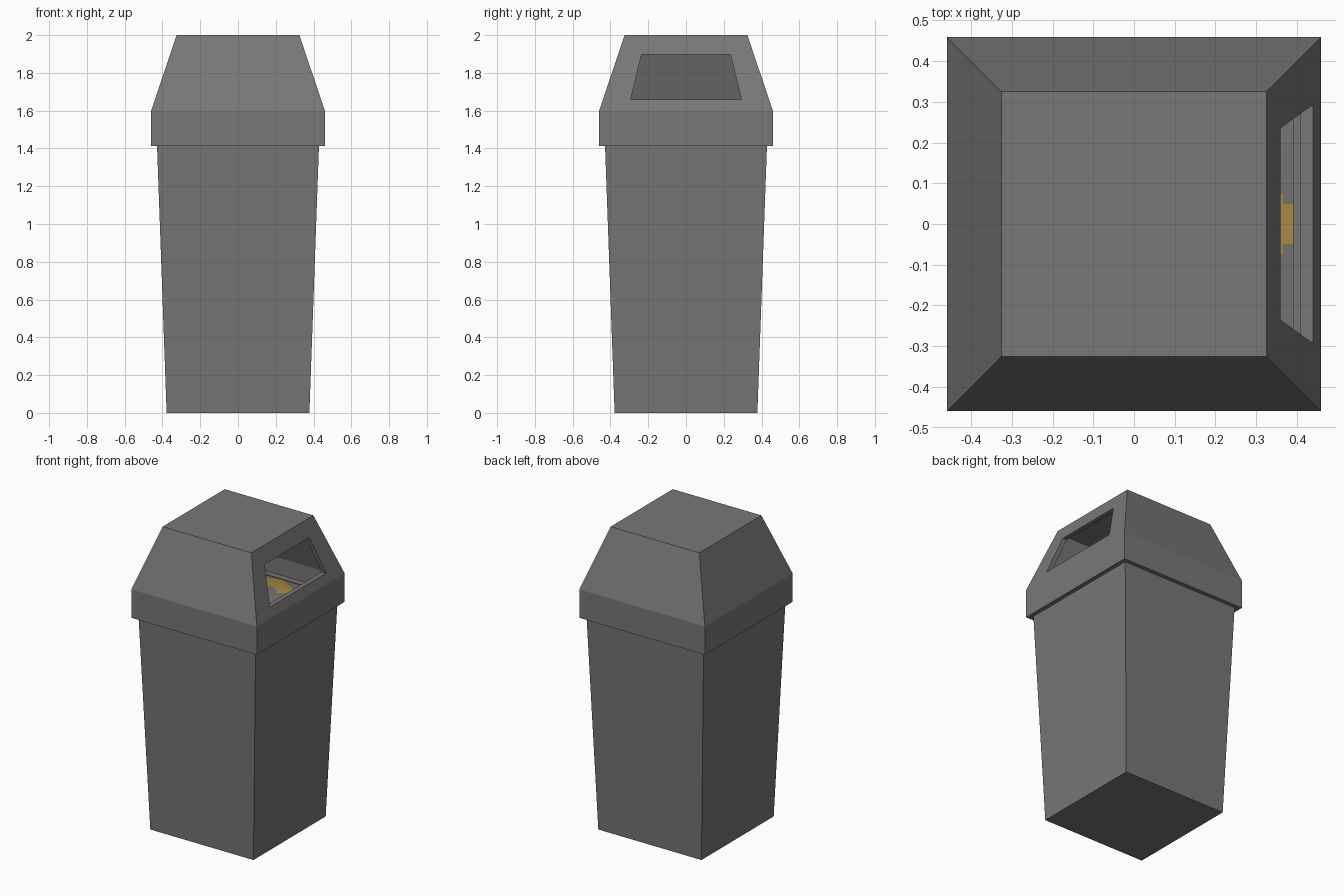
import bpy, bmesh, math

if "Cube" in bpy.data.objects:
    bpy.data.objects.remove(bpy.data.objects["Cube"])


def material(name, rgb):
    m = bpy.data.materials.new(name)
    m.diffuse_color = (*rgb, 1)
    m.use_nodes = True
    m.node_tree.nodes["Principled BSDF"].inputs["Base Color"].default_value = m.diffuse_color
    return m


lid_grey = material("lid grey", (0.192, 0.188, 0.18))
body_grey = material("body grey", (0.188, 0.18, 0.183))
litter_grey = material("litter grey", (0.19, 0.19, 0.195))
litter_yellow = material("litter yellow", (0.47, 0.30, 0.07))


def add_object(name, bm, *mats):
    bmesh.ops.recalc_face_normals(bm, faces=bm.faces)
    mesh = bpy.data.meshes.new(name)
    bm.to_mesh(mesh)
    bm.free()
    for m in mats:
        mesh.materials.append(m)
    ob = bpy.data.objects.new(name, mesh)
    bpy.context.collection.objects.link(ob)
    return ob


def loft(name, rings, mat):
    """Join rings of points with side faces and cap both ends."""
    bm = bmesh.new()
    loops = [[bm.verts.new(p) for p in ring] for ring in rings]
    for a, b in zip(loops, loops[1:]):
        for i in range(len(a)):
            j = (i + 1) % len(a)
            bm.faces.new((a[i], a[j], b[j], b[i]))
    bm.faces.new(loops[0])
    bm.faces.new(loops[-1])
    return add_object(name, bm, mat)


def squares(profile):
    return [[(sx * r, sy * r, z) for sx, sy in ((-1, -1), (1, -1), (1, 1), (-1, 1))]
            for r, z in profile]


# Tapered hollow bin body: up the outside, down the inside
loft("bin_body", squares([(0.378, 0), (0.431, 1.48), (0.391, 1.48), (0.345, 0.04)]), body_grey)

# Hollow lid: inner ceiling, down the inside, up the outside to the flat top
lid = loft("lid", squares([(0.305, 1.97), (0.433, 1.59), (0.433, 1.412),
                           (0.46, 1.412), (0.46, 1.6), (0.325, 2.0)]), lid_grey)

# Trapezoid opening cut through the right side of the lid
opening = [(-0.293, 1.66), (0.293, 1.66), (0.235, 1.898), (-0.235, 1.898)]
cutter = loft("opening_cutter", [[(x, y, z) for y, z in opening] for x in (0.25, 0.6)], lid_grey)
cutter.hide_render = True
cutter.hide_viewport = True
cut = lid.modifiers.new("opening", "BOOLEAN")
cut.operation = "DIFFERENCE"
cut.solver = "EXACT"
cut.object = cutter

# Gentle mound of litter inside, with yellow patches
bm = bmesh.new()
bmesh.ops.create_grid(bm, x_segments=32, y_segments=32, size=0.391)
for v in bm.verts:
    v.co.z = 1.475 + 0.07 * math.cos(v.co.x * 4) * math.cos(v.co.y * 4)
patches = [(0.33, 0.0, 0.08), (0.06, 0.27, 0.1), (0.17, 0.24, 0.07), (-0.2, -0.15, 0.12)]
for f in bm.faces:
    c = f.calc_center_median()
    wobble = 0.02 * math.sin(40 * c.x) * math.cos(35 * c.y)
    f.material_index = int(any(math.hypot(c.x - x, c.y - y) < r + wobble for x, y, r in patches))
add_object("litter", bm, litter_grey, litter_yellow)
